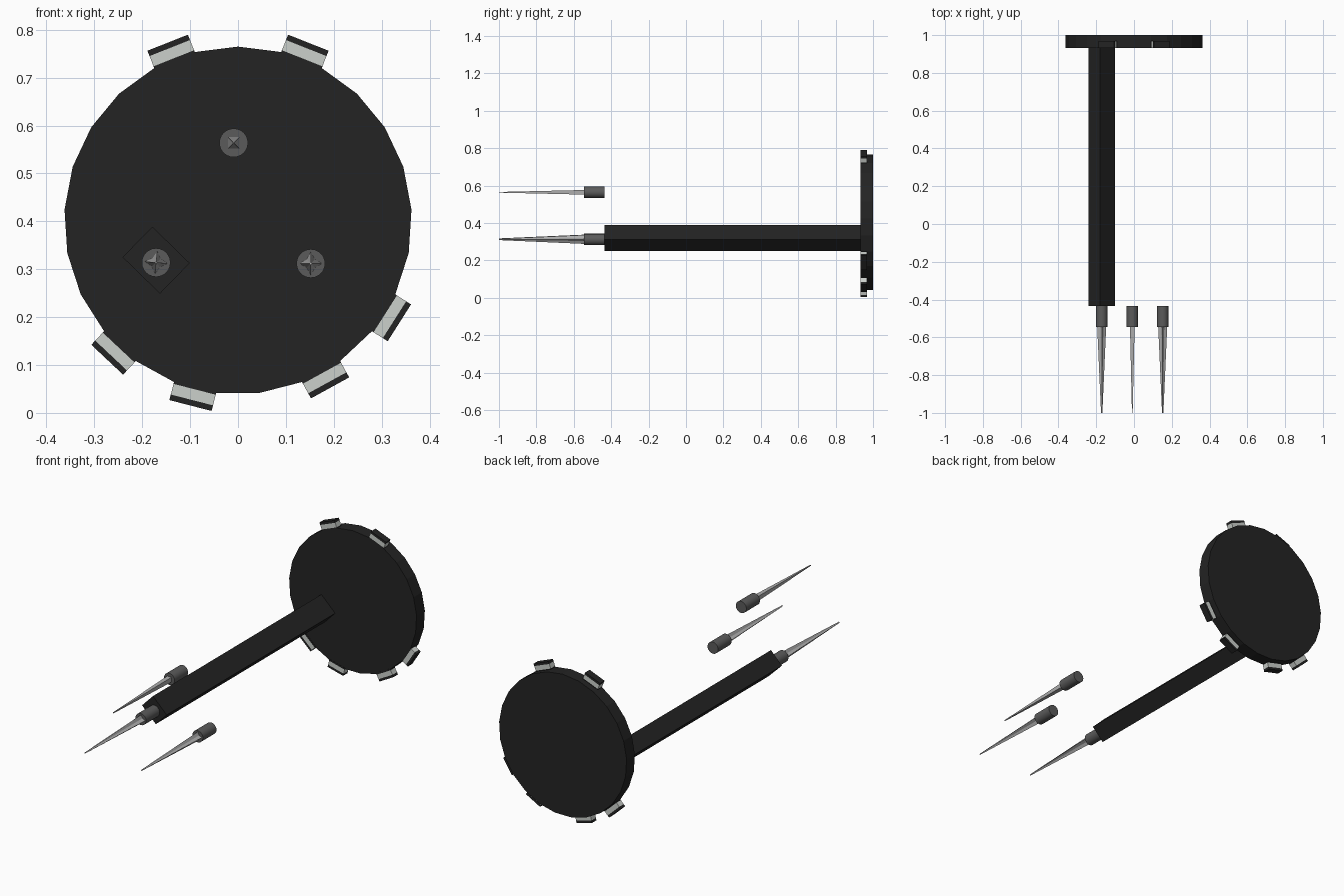
import bpy, bmesh, math
from mathutils import Vector

if "Cube" in bpy.data.objects:
    bpy.data.objects.remove(bpy.data.objects["Cube"])


def material(name, r, g, b):
    m = bpy.data.materials.new(name)
    m.diffuse_color = (r, g, b, 1)
    m.use_nodes = True
    m.node_tree.nodes["Principled BSDF"].inputs["Base Color"].default_value = m.diffuse_color
    return m


BLACK = material("matte black", 0.017, 0.017, 0.017)
GREY = material("dark grey", 0.105, 0.105, 0.105)
STEEL = material("steel", 0.42, 0.42, 0.42)
PALE = material("pale grey", 0.60, 0.63, 0.60)


def loft(name, front, back, y0, y1, mat, smooth=False):
    """Solid between two matching (x, z) outlines at depths y0 and y1."""
    bm = bmesh.new()
    a = [bm.verts.new((x, y0, z)) for x, z in front]
    b = [bm.verts.new((x, y1, z)) for x, z in back]
    n = len(a)
    bm.faces.new(a)
    bm.faces.new(b[::-1])
    for i in range(n):
        j = (i + 1) % n
        bm.faces.new((a[j], a[i], b[i], b[j]))
    bmesh.ops.recalc_face_normals(bm, faces=bm.faces)
    me = bpy.data.meshes.new(name)
    bm.to_mesh(me)
    bm.free()
    me.materials.append(mat)
    ob = bpy.data.objects.new(name, me)
    bpy.context.collection.objects.link(ob)
    if smooth:
        bpy.ops.object.select_all(action='DESELECT')
        ob.select_set(True)
        bpy.context.view_layer.objects.active = ob
        bpy.ops.object.shade_smooth_by_angle(angle=math.radians(35))
    return ob


def ring(cx, cz, radii, n, start=90):
    """Outline of n points; radii repeat around the ring (two radii give a star)."""
    pts = []
    for i in range(n):
        t = math.radians(start + 360 * i / n)
        r = radii[i % len(radii)]
        pts.append((cx + r * math.cos(t), cz + r * math.sin(t)))
    return pts


# Round base plate with 25 sides
CZ, R = 0.402, 0.363
outline = ring(0, CZ, [R], 25)
loft("base_plate", outline, outline, 0.933, 1.0, BLACK)

# Layered tabs on some of the rim faces
apothem = R * math.cos(math.radians(7.2))
half = R * math.sin(math.radians(7.2))
layers = (("tab_inner", -0.004, 0.004, BLACK),
          ("tab_band", 0.004, 0.027, PALE),
          ("tab_cap", 0.027, 0.039, BLACK))
for angle in (68.4, 111.6, 226.8, 255.6, 298.8, 327.6):
    t = math.radians(angle)
    out = Vector((math.cos(t), math.sin(t)))
    side = Vector((-out.y, out.x)) * half
    for name, r0, r1, mat in layers:
        c = Vector((0, CZ))
        lo, hi = c + out * (apothem + r0), c + out * (apothem + r1)
        quad = [lo - side, hi - side, hi + side, lo + side]
        loft(name, quad, quad, 0.932, 0.968, mat)

# Tilted rectangular shaft
t = math.radians(-44.3)
u = Vector((math.cos(t), math.sin(t))) * 0.0545
v = Vector((-math.sin(t), math.cos(t))) * 0.0445
c = Vector((-0.171, 0.319))
rect = [c - u - v, c + u - v, c + u + v, c - u + v]
loft("shaft", rect, rect, -0.435, 0.94, BLACK)

# Three prongs: round socket and tapered spike
for x, z, radii, n, start in ((-0.009, 0.564, [0.0175], 4, 45),
                              (-0.171, 0.314, [0.024, 0.012], 8, 85),
                              (0.152, 0.312, [0.024, 0.012], 8, 90)):
    circle = ring(x, z, [0.03], 24)
    loft("prong_socket", circle, circle, -0.545, -0.435, GREY, True)
    tip = ring(x, z, [r * 0.15 for r in radii], n, start)
    loft("prong_spike", tip, ring(x, z, radii, n, start), -1.0, -0.54, STEEL)
